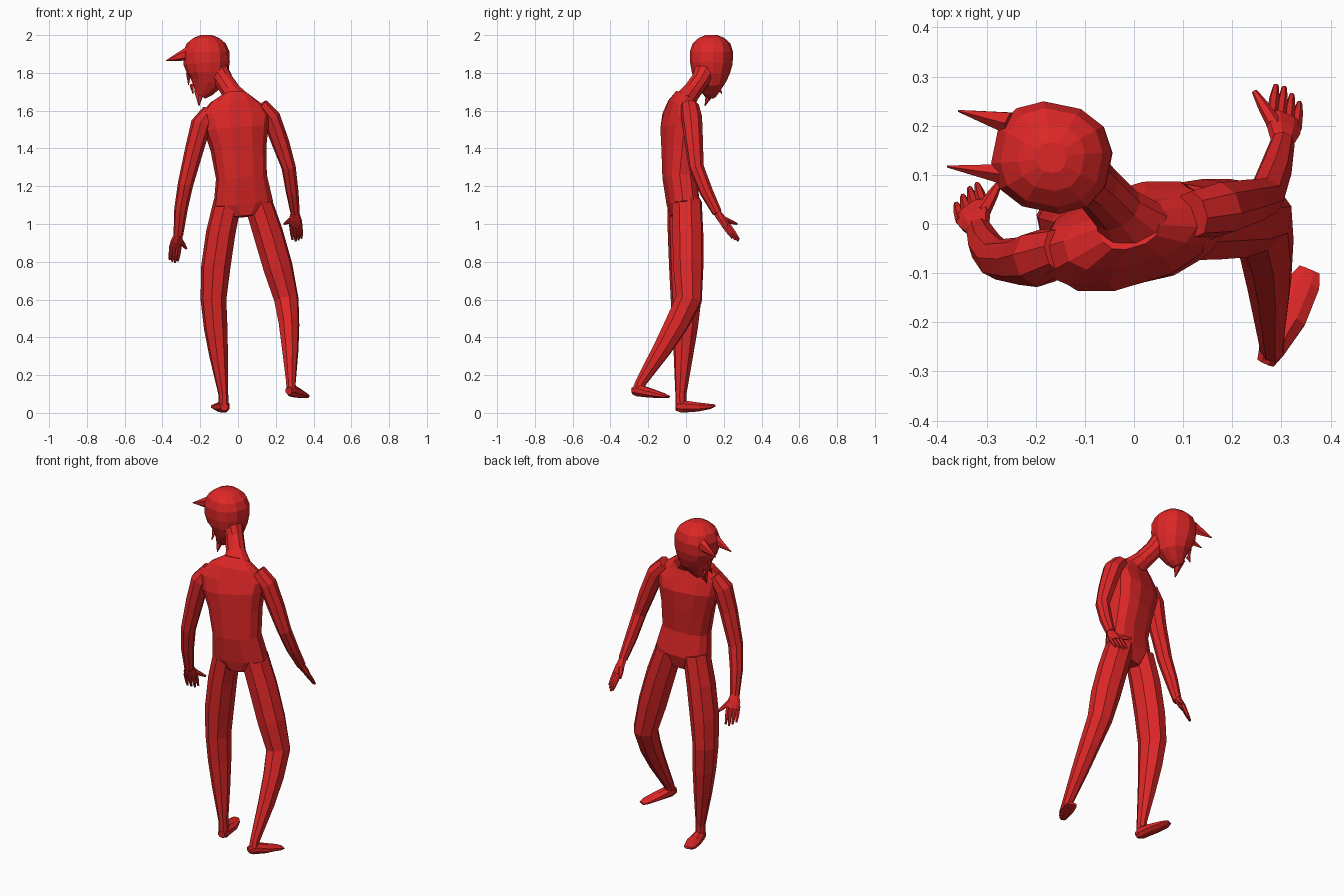
import bpy, bmesh, math
from mathutils import Vector as V

red = bpy.data.materials.new("red")
red.diffuse_color = (0.73, 0.02, 0.02, 1)


def loft(name, stations, side=(1, 0, 0), n=8, power=1.0):
    """Skin rings along a path. Station: x, y, z, half width, half depth, optional side vector."""
    bm = bmesh.new()
    pts = [V(s[:3]) for s in stations]
    rings = []
    for i, s in enumerate(stations):
        t = (pts[min(i + 1, len(pts) - 1)] - pts[max(i - 1, 0)]).normalized()
        u = V(s[5]) if len(s) > 5 else V(side)
        u = (u - t * u.dot(t)).normalized()
        w = t.cross(u)
        ring = []
        for k in range(n):
            a = 2 * math.pi * (k + 0.5) / n
            c, q = math.cos(a), math.sin(a)
            m = math.cos(math.pi / n)
            c = math.copysign(abs(c / m) ** power, c)
            q = math.copysign(abs(q / m) ** power, q)
            ring.append(bm.verts.new(pts[i] + u * c * s[3] + w * q * s[4]))
        rings.append(ring)
    for a, b in zip(rings, rings[1:]):
        for k in range(n):
            j = (k + 1) % n
            bm.faces.new((a[k], a[j], b[j], b[k]))
    bm.faces.new(rings[0][::-1])
    bm.faces.new(rings[-1])
    bmesh.ops.recalc_face_normals(bm, faces=bm.faces)
    me = bpy.data.meshes.new(name)
    bm.to_mesh(me)
    bm.free()
    me.materials.append(red)
    ob = bpy.data.objects.new(name, me)
    bpy.context.collection.objects.link(ob)
    return ob


def spike(name, base, tip, w, d, side, n=6):
    loft(name, [(*base, w, d), (*tip, 0.002, 0.002)], side, n)


def hand(name, wrist, knuckle, tip, across, thumb):
    """Flat palm, four fingers and a thumb; across points towards the thumb."""
    wr, kn, tp, ac = V(wrist), V(knuckle), V(tip), V(across).normalized()
    mid = wr.lerp(kn, 0.5)
    loft(name + "_palm", [(*wr, .022, .018), (*mid, .034, .018), (*kn, .038, .013)], ac, 8)
    for i in range(4):
        f = i - 1.5
        a = kn + ac * f * .019 + (wr - kn) * .15
        b = tp + ac * f * .019 + (kn - tp) * (0.04 + .1 * abs(f - .4))
        m = a.lerp(b, 0.6)
        loft(f"{name}_finger_{i + 1}", [(*a, .010, .010), (*m, .009, .009), (*b, .005, .005)], ac, 6)
    a, b = mid + ac * .02, V(thumb)
    loft(name + "_thumb", [(*a, .014, .014), (*a.lerp(b, .6), .010, .010), (*b, .005, .005)], (0, 0, 1), 6)


def yaw(deg, roll=0.0):
    a = math.radians(deg)
    return (math.cos(a), math.sin(a), roll)


# Torso, turned and leaning, left shoulder lower
loft("torso", [
    (.035, -.02, 1.04, .070, .060, yaw(8)),
    (.028, -.015, 1.11, .155, .080, yaw(10)),
    (.018, -.035, 1.25, .132, .082, yaw(13)),
    (.003, -.028, 1.40, .145, .092, yaw(16, .08)),
    (-.010, -.025, 1.51, .170, .098, yaw(17, .15)),
    (-.012, -.025, 1.58, .185, .078, yaw(17, .17)),
    (-.008, -.020, 1.64, .135, .062, yaw(17, .12)),
    (-.010, -.005, 1.69, .060, .045, yaw(17)),
], n=12, power=.8)

# Neck
loft("neck", [(.0, -.01, 1.65, .075, .055), (-.035, .03, 1.70, .052, .048),
              (-.075, .075, 1.76, .048, .048), (-.12, .11, 1.83, .06, .06)], yaw(17), 10)

# Head, looking to the left; width axis is along the gaze
gaze = (-.97, .2, 0)
loft("head", [
    (-.200, .130, 1.680, .030, .030),
    (-.185, .130, 1.705, .052, .048),
    (-.165, .132, 1.755, .088, .078),
    (-.162, .132, 1.800, .105, .096),
    (-.166, .134, 1.850, .118, .107),
    (-.168, .135, 1.910, .118, .109),
    (-.168, .135, 1.955, .100, .096),
    (-.168, .135, 1.985, .065, .065),
    (-.168, .135, 2.000, .030, .030),
], gaze, 12, .85)
for name, y, tip in (("horn_right", .205, (-.357, .230, 1.870)),
                     ("horn_left", .100, (-.380, .117, 1.865))):
    spike(name, (-.25, y, 1.905), tip, .022, .036, (0, 1, 0))
spike("beard", (-.205, .130, 1.70), (-.207, .100, 1.625), .025, .022, gaze)
spike("nose", (-.262, .152, 1.80), (-.262, .152, 1.735), .012, .014, gaze)
for name, y, ty in (("moustache_left", .125, .095), ("moustache_right", .165, .190)):
    spike(name, (-.245, y, 1.735), (-.238, ty, 1.690), .010, .012, gaze)

# Arms and hands
loft("left_arm", [
    (-.150, -.055, 1.60, .035, .045), (-.195, -.070, 1.53, .050, .055),
    (-.230, -.075, 1.40, .046, .045), (-.278, -.072, 1.21, .038, .038),
    (-.302, -.045, 1.08, .033, .033), (-.316, -.010, .94, .024, .022)], yaw(17))
hand("left_hand", (-.316, -.010, .95), (-.332, .030, .88), (-.342, .068, .79),
     (.75, .65, 0), (-.273, .085, .87))
loft("right_arm", [
    (.120, .020, 1.63, .035, .045), (.175, .030, 1.565, .045, .052),
    (.225, .042, 1.43, .043, .045), (.268, .055, 1.30, .035, .037),
    (.287, .108, 1.17, .031, .033), (.302, .165, 1.06, .023, .024)], yaw(17))
hand("right_hand", (.302, .165, 1.06), (.306, .215, .99), (.314, .275, .905),
     (-.8, .5, 0), (.245, .270, 1.00))

# Legs: left straight, right bent back
loft("left_leg", [
    (-.055, -.020, 1.12, .068, .075), (-.092, -.012, .95, .072, .080),
    (-.118, -.005, .77, .072, .080), (-.130, .000, .60, .063, .077),
    (-.118, -.005, .45, .058, .064), (-.102, -.014, .30, .046, .048),
    (-.078, -.027, .10, .024, .028), (-.076, -.027, .04, .026, .028)], yaw(12))
loft("right_leg", [
    (.105, .005, 1.12, .070, .075), (.160, .010, .95, .075, .078),
    (.212, .012, .77, .074, .076), (.256, .015, .60, .062, .067),
    (.270, -.050, .47, .052, .060), (.276, -.125, .34, .042, .048),
    (.280, -.240, .16, .024, .028), (.282, -.255, .12, .024, .028)], yaw(-8))

# Feet, heel to toe
loft("left_foot", [
    (-.073, -.055, .032, .020, .020), (-.075, -.020, .034, .030, .033),
    (-.092, .060, .031, .038, .024), (-.113, .125, .034, .032, .014),
    (-.120, .152, .039, .018, .006)], (.97, .2, 0))
loft("right_foot", [
    (.268, -.282, .115, .018, .018), (.280, -.255, .120, .027, .032),
    (.315, -.190, .105, .036, .024), (.346, -.120, .091, .033, .013),
    (.357, -.093, .085, .022, .006)], (.88, -.47, 0))
